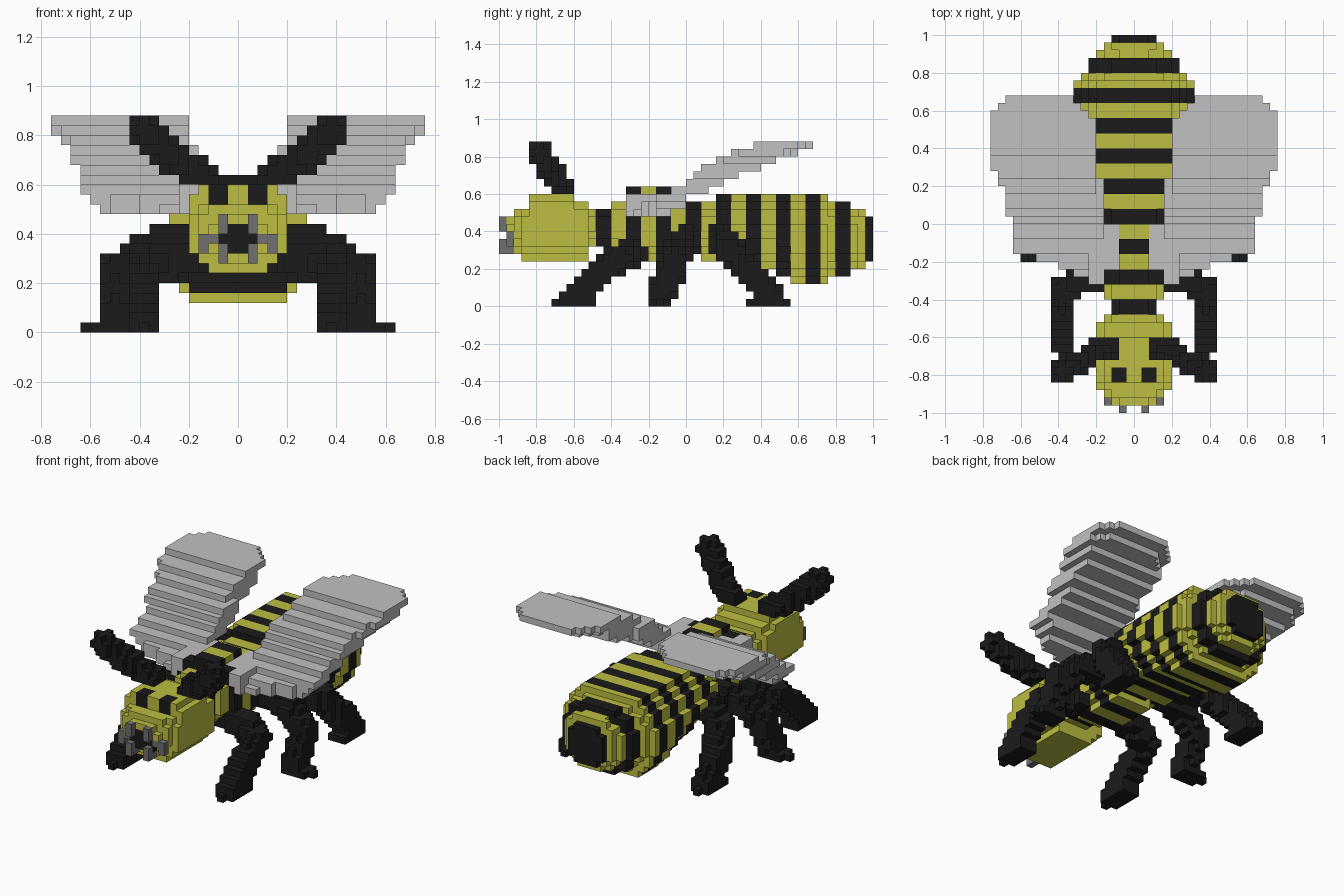
import bpy
from mathutils import Vector

if "Cube" in bpy.data.objects:
    bpy.data.objects.remove(bpy.data.objects["Cube"], do_unlink=True)

S = 0.04  # size of one block
YELLOW, BLACK, WING, GREY = range(4)


def material(name, colour):
    m = bpy.data.materials.new(name)
    m.use_nodes = True
    m.diffuse_color = (*colour, 1)
    bsdf = m.node_tree.nodes["Principled BSDF"]
    bsdf.inputs["Base Color"].default_value = (*colour, 1)
    bsdf.inputs["Roughness"].default_value = 0.9
    return m


MATS = [material("yellow", (0.505, 0.515, 0.052)),
        material("black", (0.011, 0.011, 0.011)),
        material("wing grey", (0.535, 0.535, 0.535)),
        material("dark grey", (0.160, 0.160, 0.160))]

taken = set()   # every block used so far, so that parts never overlap
parts = {}      # part name -> {block: colour index}


def add(name, blocks):
    part = parts.setdefault(name, {})
    for cell, colour in blocks.items():
        if cell not in taken and cell[2] >= 0:
            taken.add(cell)
            part[cell] = colour


def mirrored(blocks):
    return {(-1 - i, j, k): c for (i, j, k), c in blocks.items()}


def add_pair(name, blocks):
    add("left_" + name, blocks)
    add("right_" + name, mirrored(blocks))


def slice_blocks(sections, end, cuts, colour):
    """Rounded slices along y: (start, half width, bottom, top).
    cuts gives, per half width, the rows taken in from the bottom and the top."""
    blocks = {}
    ends = [s[0] for s in sections[1:]] + [end]
    for (start, w, k0, k1), stop in zip(sections, ends):
        low, high = cuts[w]
        for k in range(k0, k1):
            inset = max((low[k - k0:] + [0])[0], (high[k1 - 1 - k:] + [0])[0])
            for j in range(start, stop):
                for i in range(w - inset):
                    blocks[i, j, k] = colour(i, j, k)
    return {**blocks, **mirrored(blocks)}


def sweep_blocks(path, radius, colour):
    """Blocks whose centre lies in a ball moved along a path."""
    blocks = {}
    for a, b in zip(path, path[1:]):
        for t in range(11):
            p = Vector(a).lerp(Vector(b), t / 10)
            base = [int(c // S) for c in p]
            for n in range(125):
                cell = (base[0] + n % 5 - 2, base[1] + n // 5 % 5 - 2, base[2] + n // 25 - 2)
                if ((Vector(cell) + Vector((0.5, 0.5, 0.5))) * S - p).length <= radius:
                    blocks[cell] = colour
    return blocks


# stepped wings: (layer, first y, last y, inner x, outer x)
layers = [(12, -8, -2, 5, 14), (13, -6, 0, 4, 15), (14, -4, 0, 2, 16), (15, -2, 3, 4, 16),
          (16, 0, 5, 4, 16), (17, 1, 7, 4, 17), (18, 2, 10, 4, 17), (19, 4, 12, 5, 18),
          (20, 6, 15, 5, 19), (21, 9, 17, 5, 19)]
# outer limit of the outline from front to back: (up to y, width)
outline = [(-8, 6), (-7, 8), (-6, 10), (-5, 13), (0, 16), (4, 17), (6, 18), (16, 19)]
wing = {}
for k, j0, j1, i0, i1 in layers:
    for j in range(j0, j1):
        back = j1 - 1 - j
        limit = next(w for last, w in outline if j <= last)
        outer = min(i1, limit) - max(0, 2 - back) * (k > 19)
        inner = max(i0, 5 if j >= 6 else 0) + max(0, 3 - back) * (k > 19)
        for i in range(inner, outer):
            wing[i, j, k] = WING
# raised wing root along the thorax
for j in range(-8, -3):
    for k in (13, 14):
        for i in range(4 if j < -6 else 2, 6):
            if j + k > 4:
                wing[i, j, k] = WING
add_pair("wing", wing)

# striped thorax and abdomen
body = [(-12, 3, 8, 13), (-10, 4, 7, 14), (-8, 5, 6, 16), (-2, 5, 6, 15), (0, 4, 7, 14),
        (2, 7, 6, 14), (4, 7, 6, 15), (6, 8, 6, 15), (8, 8, 5, 15), (12, 8, 4, 15),
        (14, 8, 3, 15), (19, 7, 4, 14), (20, 6, 4, 14), (22, 5, 5, 13), (23, 4, 5, 13),
        (24, 3, 6, 12)]
body_cut = {3: ([1], [1]), 4: ([2, 1], [1]), 5: ([2, 1], [3, 1]), 6: ([3, 1, 1], [3, 1, 1]),
            7: ([3, 2, 1], [3, 1]), 8: ([3, 2, 1, 1], [3, 2, 1, 1])}
add("body", slice_blocks(body, 25, body_cut,
                         lambda i, j, k: YELLOW if (j // 2) % 2 else BLACK))


# head with eyes and mouth
def head_colour(i, j, k):
    if j in (-21, -20) and i in (1, 2) and k >= 13:
        return BLACK
    if j == -24:
        if (i <= 1 and k in (8, 9)) or (i == 0 and k == 10):
            return BLACK
        if i == 2 and k == 9:
            return GREY
    return YELLOW


head = [(-24, 3, 8, 12), (-23, 4, 7, 13), (-22, 5, 6, 13), (-21, 5, 6, 15),
        (-15, 5, 6, 14), (-13, 4, 8, 13)]
head_cut = {3: ([1], [1]), 4: ([2, 1], [1]), 5: ([2, 1], [1])}
add("head", slice_blocks(head, -12, head_cut, head_colour))

# mouthparts
add_pair("mandible", {(i, j, k): GREY for i, j, k in
                      [(1, -25, 7), (1, -25, 8), (1, -25, 10), (1, -25, 11),
                       (1, -24, 7), (3, -24, 8), (3, -24, 9)]})

# antennae, kept above the crown of the head
antenna = sweep_blocks([(0.13, -0.65, 0.62), (0.20, -0.67, 0.66),
                        (0.30, -0.74, 0.74), (0.38, -0.78, 0.82)], 0.065, BLACK)
add_pair("antenna", {c: v for c, v in antenna.items() if c[2] >= 15})

# legs
legs = {
    "front_leg": [(0.18, -0.28, 0.30), (0.28, -0.30, 0.28), (0.38, -0.36, 0.26),
                  (0.38, -0.48, 0.16), (0.38, -0.60, 0.04)],
    "middle_leg": [(0.16, 0.00, 0.36), (0.30, -0.01, 0.36), (0.42, -0.04, 0.31),
                   (0.50, -0.06, 0.24), (0.50, -0.10, 0.14), (0.50, -0.14, 0.04)],
    "rear_leg": [(0.18, 0.16, 0.37), (0.30, 0.18, 0.36), (0.40, 0.24, 0.30),
                 (0.46, 0.34, 0.18), (0.46, 0.46, 0.04)],
}
for name, path in legs.items():
    add_pair(name, sweep_blocks(path, 0.075, BLACK))

# feet
add_pair("front_foot", {(i, j, 0): BLACK for i in (8, 9, 10) for j in range(-18 + (i != 9), -12)})
add_pair("middle_foot", {(i, j, 0): BLACK for i in range(12, 16) for j in range(-5, -2)
                         if i < 15 or j == -4})
add_pair("rear_foot", {(i, j, 0): BLACK for i in (10, 11, 12) for j in range(8, 13 + (i == 11))})

# outer faces of each part become one mesh
FACES = {(1, 0, 0): [(1, 0, 0), (1, 1, 0), (1, 1, 1), (1, 0, 1)],
         (-1, 0, 0): [(0, 0, 0), (0, 0, 1), (0, 1, 1), (0, 1, 0)],
         (0, 1, 0): [(0, 1, 0), (0, 1, 1), (1, 1, 1), (1, 1, 0)],
         (0, -1, 0): [(0, 0, 0), (1, 0, 0), (1, 0, 1), (0, 0, 1)],
         (0, 0, 1): [(0, 0, 1), (1, 0, 1), (1, 1, 1), (0, 1, 1)],
         (0, 0, -1): [(0, 0, 0), (0, 1, 0), (1, 1, 0), (1, 0, 0)]}
for name, blocks in parts.items():
    index, faces, colours = {}, [], []
    for cell, colour in blocks.items():
        for step, corners in FACES.items():
            if tuple(a + b for a, b in zip(cell, step)) in taken:
                continue
            quad = [tuple(a + b for a, b in zip(cell, c)) for c in corners]
            faces.append([index.setdefault(v, len(index)) for v in quad])
            colours.append(colour)
    mesh = bpy.data.meshes.new(name)
    mesh.from_pydata([tuple(S * a for a in v) for v in index], [], faces)
    used = sorted(set(colours))
    for c in used:
        mesh.materials.append(MATS[c])
    for poly, c in zip(mesh.polygons, colours):
        poly.material_index = used.index(c)
    bpy.context.collection.objects.link(bpy.data.objects.new(name, mesh))
